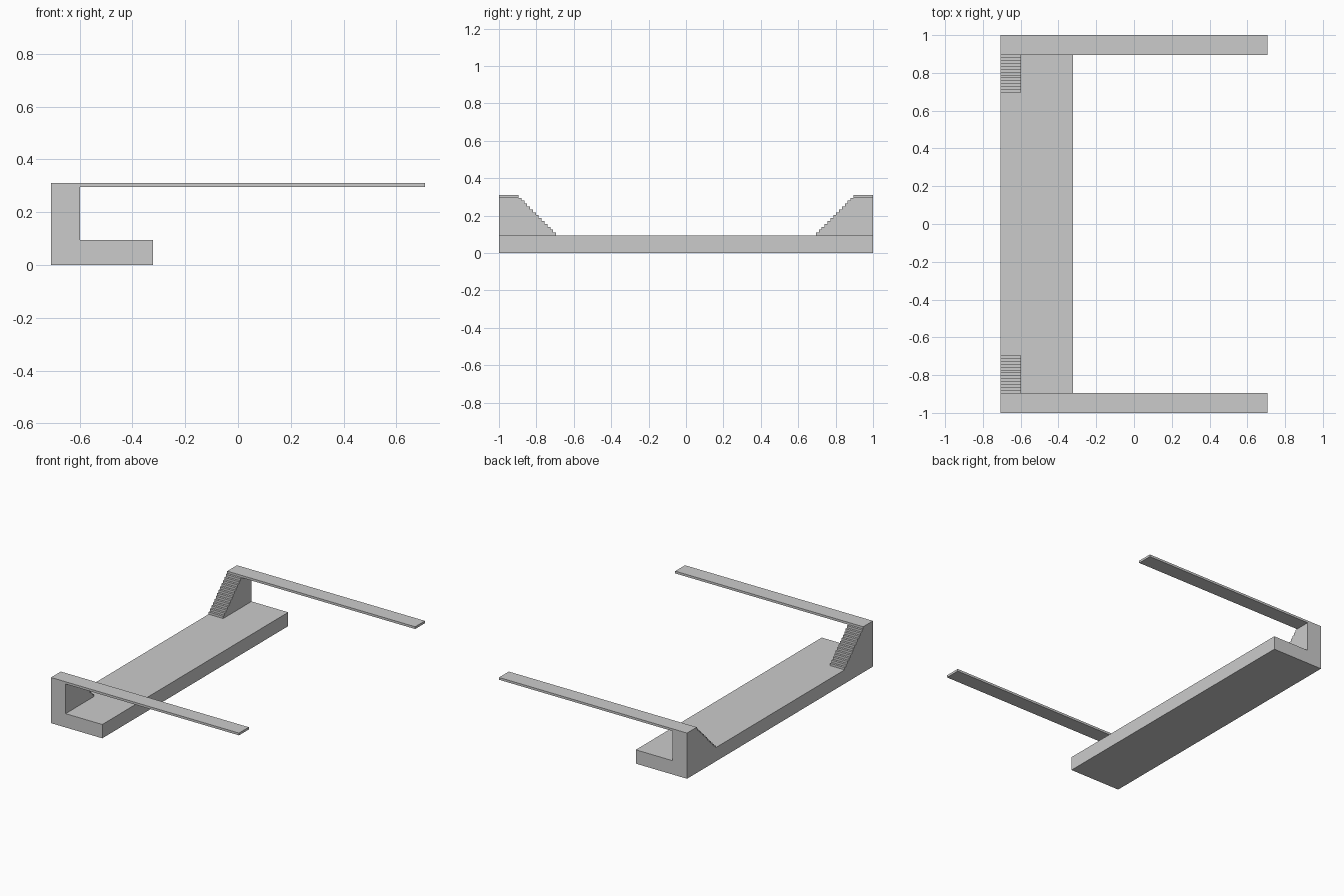
import bpy, bmesh

if "Cube" in bpy.data.objects:
    bpy.data.objects.remove(bpy.data.objects["Cube"])

X0, X1 = -0.708, 0.708        # overall length
POST_X, BASE_X = -0.598, -0.322
BASE_Z, TOP_Z = 0.094, 0.311
STEPS = 14
RISE = (TOP_Z - BASE_Z) / STEPS
ARM_Y, FOOT_Y = 0.895, 0.695  # inner edges at the top and foot of the steps
RUN = (ARM_Y - FOOT_Y) / (STEPS - 1)


def extrude_profile(name, yz, x0, x1):
    """Solid made from a y-z outline swept along x."""
    bm = bmesh.new()
    face = bm.faces.new([bm.verts.new((x0, y, z)) for y, z in yz])
    ext = bmesh.ops.extrude_face_region(bm, geom=[face])
    moved = [v for v in ext["geom"] if isinstance(v, bmesh.types.BMVert)]
    bmesh.ops.translate(bm, verts=moved, vec=(x1 - x0, 0, 0))
    bmesh.ops.recalc_face_normals(bm, faces=bm.faces)
    mesh = bpy.data.meshes.new(name)
    bm.to_mesh(mesh)
    bm.free()
    obj = bpy.data.objects.new(name, mesh)
    bpy.context.collection.objects.link(obj)
    return obj


def rect(y0, y1, z0, z1):
    return [(y0, z0), (y1, z0), (y1, z1), (y0, z1)]


# Base slab
extrude_profile("base", rect(-1, 1, 0, BASE_Z), X0, BASE_X)

# Stepped outline shared by both posts
steps = [(1, TOP_Z), (1, BASE_Z)]
for i in range(STEPS):
    y = FOOT_Y + i * RUN
    steps += [(y, BASE_Z + i * RISE), (y, BASE_Z + (i + 1) * RISE)]

for side, s in (("front", -1), ("back", 1)):
    # Stepped post
    extrude_profile(side + "_stepped_post", [(s * y, z) for y, z in steps], X0, POST_X)
    # Long thin arm reaching out from the post top
    extrude_profile(side + "_arm", rect(s * ARM_Y, s, TOP_Z - RISE, TOP_Z), POST_X, X1)
